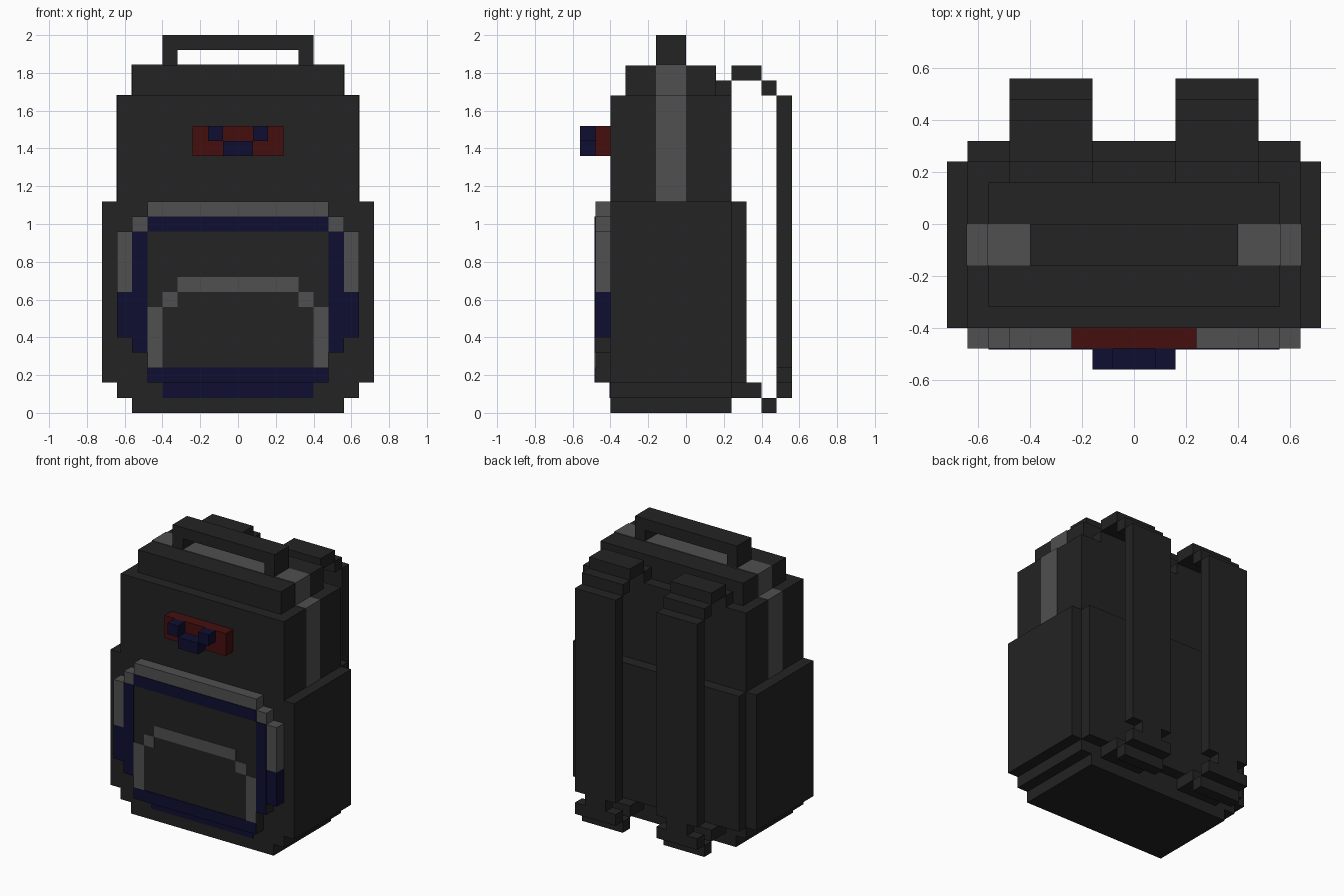
import bpy, bmesh
from mathutils import Matrix, Vector

cube = bpy.data.objects.get("Cube")
if cube:
    bpy.data.objects.remove(cube, do_unlink=True)

U = 0.08    # size of one block
T = 0.05    # thickness of painted plates, in blocks


def material(name, rgb):
    m = bpy.data.materials.new(name)
    m.use_nodes = True
    m.diffuse_color = (*rgb, 1)
    bsdf = m.node_tree.nodes["Principled BSDF"]
    bsdf.inputs["Base Color"].default_value = (*rgb, 1)
    bsdf.inputs["Roughness"].default_value = 0.9
    return m


black = material("black fabric", (0.0168, 0.0168, 0.0168))
grey = material("grey trim", (0.08, 0.08, 0.08))
navy = material("navy trim", (0.0045, 0.0045, 0.031))
red = material("dark red badge", (0.061, 0.0045, 0.0045))


def part(name, mat, *boxes, mirror=False):
    """One object from boxes (x0, x1, y0, y1, z0, z1) in blocks."""
    boxes = list(boxes)
    if mirror:
        boxes += [(-b[1], -b[0], *b[2:]) for b in boxes]
    bm = bmesh.new()
    for x0, x1, y0, y1, z0, z1 in boxes:
        centre = Vector((x0 + x1, y0 + y1, z0 + z1)) * U / 2
        size = Vector((x1 - x0, y1 - y0, z1 - z0)) * U
        bmesh.ops.create_cube(bm, size=1, matrix=Matrix.LocRotScale(centre, None, size))
    mesh = bpy.data.meshes.new(name)
    bm.to_mesh(mesh)
    bm.free()
    mesh.materials.append(mat)
    obj = bpy.data.objects.new(name, mesh)
    bpy.context.collection.objects.link(obj)


def plate(x0, x1, z0, z1, y=-6):
    """Thin front-facing plate lying on depth y."""
    return (x0, x1, y - T, y, z0, z1)


# Bag body
part("base", black, (-7, 7, -5, 3, 0, 1), (-8, 8, -5, 3, 1, 2))
part("main_body", black, (-9, 9, -5, 3, 2, 14))
part("back_panel", black, (-8, 8, 3, 4, 2, 14))
part("upper_body", black, (-8, 8, -5, 3, 14, 21))
part("lid", black, (-7, 7, -4, 2, 21, 23))

# Carry handle
part("handle", black, (-5, 5, -2, 0, 24, 25), (-5, -4, -2, 0, 23, 24), (4, 5, -2, 0, 23, 24))

# Grey band running over the lid and down both sides
part("side_band", grey, (-8 - T, 8 + T, -2, 0, 14, 21 + T), (-7 - T, 7 + T, -2, 0, 21, 23 + T))

# Front pocket with raised piping
part("front_pocket", black, (-6, 6, -6, -5, 2, 13), (-7, -6, -6, -5, 4, 12), (6, 7, -6, -5, 4, 12))
part("pocket_top_piping", grey, (-6, 6, -6, -5, 13, 14))
part("pocket_side_piping", grey, (6, 7, -6, -5, 12, 13), (7, 8, -6, -5, 8, 12), mirror=True)
part("pocket_side_tabs", navy, (7, 8, -6, -5, 5, 8), mirror=True)

# Flat trim on the pocket
part("pocket_navy_top", navy, plate(-6, 6, 12, 13))
part("pocket_navy_sides", navy, plate(6, 7, 4, 12), mirror=True)
part("pocket_navy_bottom", navy, plate(-6, 6, 2, 3), plate(-5, 5, 1, 2, y=-5))
part("pocket_arch_top", grey, plate(-4, 4, 8, 9))
part("pocket_arch_sides", grey, plate(4, 5, 7, 8), plate(5, 6, 3, 7), mirror=True)

# Badge
part("badge", red, (-3, 3, -6, -5, 17, 19))
part("badge_emblem", navy, (-2, -1, -7, -6, 18, 19), (1, 2, -7, -6, 18, 19), (-1, 1, -7, -6, 17, 18))

# Shoulder straps, with a narrow neck near the bottom
part("shoulder_straps", black,
     (2, 6, 2, 3, 21, 22), (2, 6, 3, 5, 22, 23), (2, 6, 5, 6, 21, 22),
     (2, 6, 6, 7, 3, 21), (3, 5, 6, 7, 2, 3), (2, 6, 6, 7, 1, 2),
     (2, 6, 5, 6, 0, 1), (2, 6, 3, 5, 1, 2), mirror=True)
